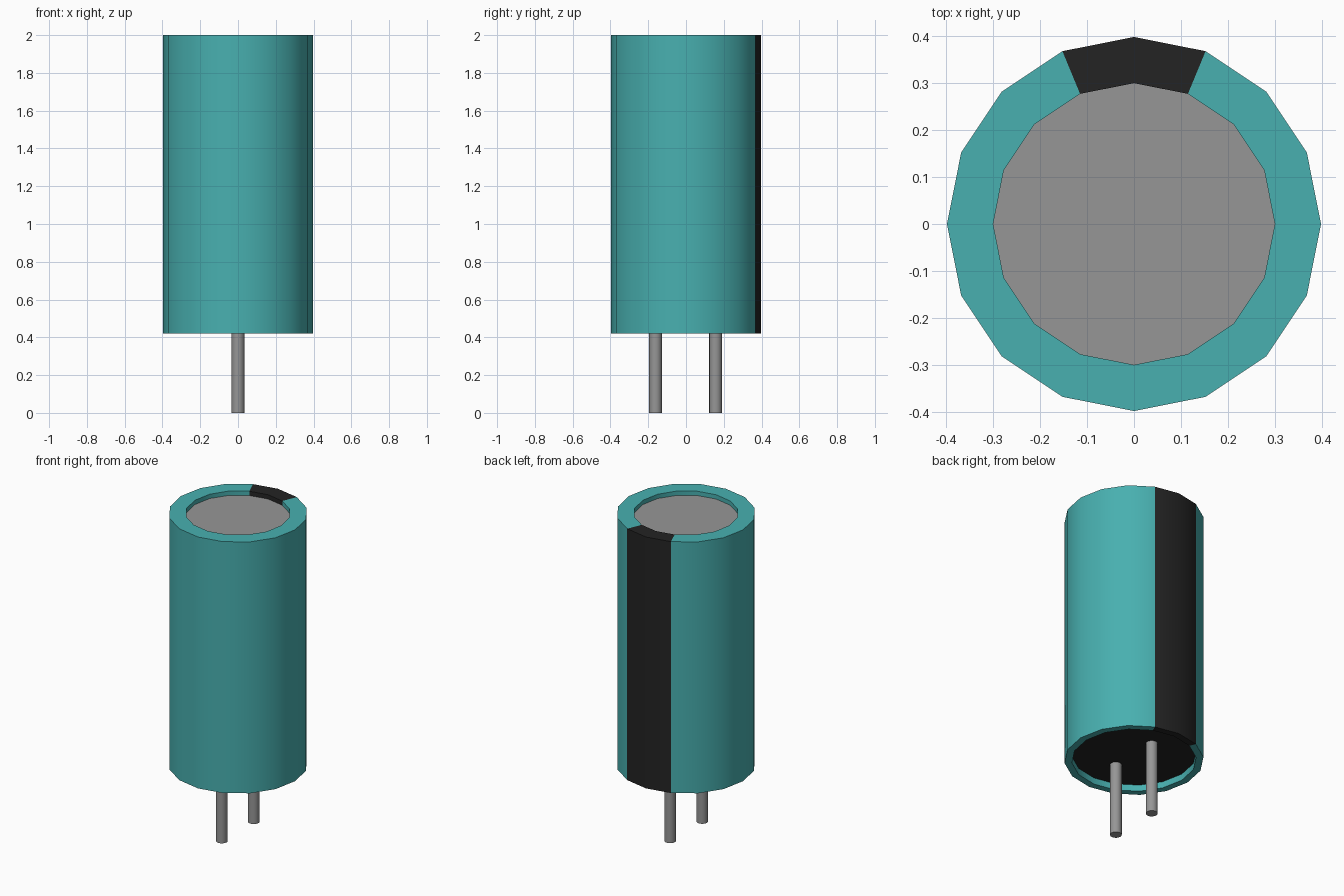
import bpy, bmesh, math

cube = bpy.data.objects.get("Cube")
if cube:
    bpy.data.objects.remove(cube, do_unlink=True)

SIDES = 16
R = 0.397


def material(name, rgb, metallic=0.0):
    m = bpy.data.materials.new(name)
    m.use_nodes = True
    m.diffuse_color = (*rgb, 1)
    m.node_tree.nodes["Principled BSDF"].inputs["Base Color"].default_value = (*rgb, 1)
    return m


teal = material("teal_sleeve", (0.065, 0.434, 0.434))
black = material("black", (0.017, 0.017, 0.017))
grey = material("grey_metal", (0.305, 0.305, 0.305))


def lathe(name, profile, sides, mats, rule, loc=(0, 0, 0)):
    """Turn an open (radius, z) profile, closing both ends with flat caps."""
    bm = bmesh.new()
    rings = [[bm.verts.new((r * math.cos(math.tau * i / sides),
                            r * math.sin(math.tau * i / sides), z))
              for i in range(sides)] for r, z in profile]
    for a, b in zip(rings, rings[1:]):
        for i in range(sides):
            j = (i + 1) % sides
            bm.faces.new((a[i], a[j], b[j], b[i]))
    caps = [bm.faces.new(rings[0][::-1]), bm.faces.new(rings[-1])]
    bmesh.ops.recalc_face_normals(bm, faces=bm.faces)
    for f in bm.faces:
        f.material_index = rule(f, f in caps)
    me = bpy.data.meshes.new(name)
    bm.to_mesh(me)
    bm.free()
    ob = bpy.data.objects.new(name, me)
    ob.location = loc
    bpy.context.collection.objects.link(ob)
    for m in mats:
        me.materials.append(m)
    bpy.ops.object.select_all(action='DESELECT')
    ob.select_set(True)
    bpy.context.view_layer.objects.active = ob
    bpy.ops.object.shade_smooth_by_angle(angle=math.radians(30))
    return ob


# Can: grey top disc, black base seal, black stripe on the two rear segments
def can_colour(face, is_cap):
    c = face.calc_center_median()
    if is_cap:
        return 2 if c.z > 1 else 1
    angle = math.atan2(c.y, c.x)
    return 1 if abs(angle - math.pi / 2) < math.tau / SIDES else 0


lathe("capacitor_can",
      [(0.355, 0.46), (0.355, 0.42), (R, 0.42), (R, 2.0), (0.299, 2.0), (0.299, 1.973)],
      SIDES, [teal, black, grey], can_colour)

# Two wire leads
for name, y in (("front_lead", -0.161), ("back_lead", 0.157)):
    lathe(name, [(0.034, 0.0), (0.034, 0.47)], SIDES, [grey],
          lambda f, cap: 0, (0, y, 0))
